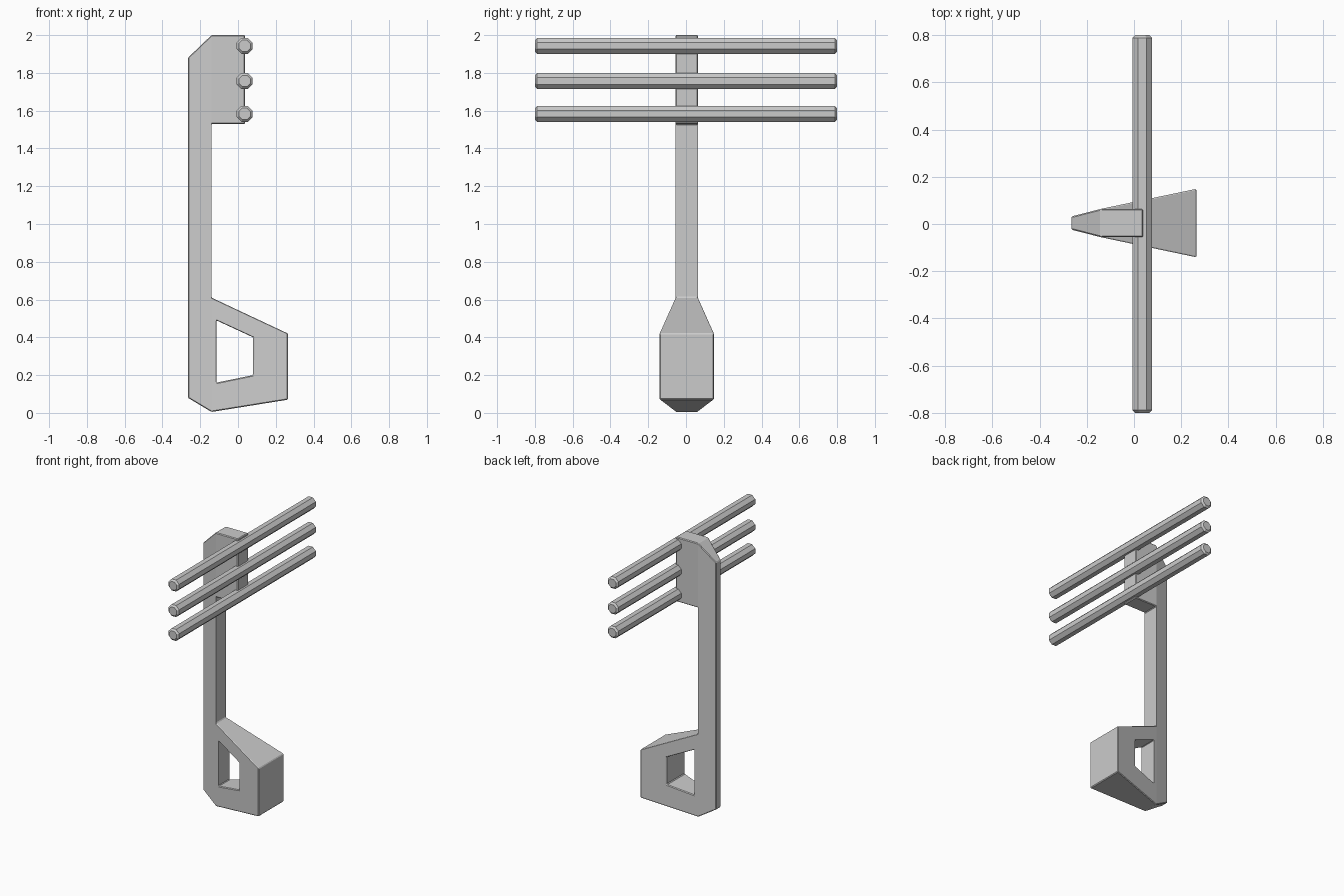
import bpy, bmesh, math
from mathutils import Matrix

cube = bpy.data.objects.get("Cube")
if cube:
    bpy.data.objects.remove(cube, do_unlink=True)

grey = bpy.data.materials.new("light grey")
grey.use_nodes = True
grey.diffuse_color = (0.6, 0.6, 0.6, 1)
grey.node_tree.nodes["Principled BSDF"].inputs["Base Color"].default_value = (0.6, 0.6, 0.6, 1)

CENTRE_Y = 0.004


def add_object(name, bm):
    bmesh.ops.recalc_face_normals(bm, faces=bm.faces)
    mesh = bpy.data.meshes.new(name)
    bm.to_mesh(mesh)
    bm.free()
    mesh.materials.append(grey)
    obj = bpy.data.objects.new(name, mesh)
    bpy.context.collection.objects.link(obj)
    return obj


def half_width(x, z):
    """Tapered back edge, parallel head, flared base."""
    if x < -0.14:
        return 0.028
    if z > 1:
        return 0.06
    return 0.06 + (x + 0.14) * 0.21


# Mast outline in x and z, with its head and the flared base
points = {
    "back_low": (-0.265, 0.08), "back_high": (-0.265, 1.88),
    "foot": (-0.14, 0.005), "shoulder": (-0.14, 0.61),
    "neck": (-0.14, 1.53), "crown": (-0.14, 2.0),
    "head_low": (0.038, 1.53), "head_high": (0.038, 2.0),
    "toe_low": (0.265, 0.07), "toe_high": (0.265, 0.42),
    "hole_a": (-0.115, 0.16), "hole_b": (0.08, 0.2),
    "hole_c": (0.08, 0.4), "hole_d": (-0.115, 0.49),
}
patches = [
    ["back_low", "foot", "shoulder", "neck", "crown", "back_high"],
    ["neck", "head_low", "head_high", "crown"],
]
# Ring of faces around the opening in the base
outer = ["foot", "toe_low", "toe_high", "shoulder"]
inner = ["hole_a", "hole_b", "hole_c", "hole_d"]
for i in range(4):
    j = (i + 1) % 4
    patches.append([outer[i], outer[j], inner[j], inner[i]])

bm = bmesh.new()
sides = []
for s in (-1, 1):
    sides.append({k: bm.verts.new((x, CENTRE_Y + s * half_width(x, z), z))
                  for k, (x, z) in points.items()})
edge_count = {}
for patch in patches:
    for side in sides:
        bm.faces.new([side[k] for k in patch])
    for a, b in zip(patch, patch[1:] + patch[:1]):
        key = frozenset((a, b))
        edge_count[key] = edge_count.get(key, 0) + 1
# Close the rim wherever an edge belongs to one patch only
for key, count in edge_count.items():
    if count == 1:
        a, b = sorted(key)
        bm.faces.new([sides[0][a], sides[0][b], sides[1][b], sides[1][a]])
mast = add_object("mast", bm)
bevel = mast.modifiers.new("edge_bevel", 'BEVEL')
bevel.width = 0.005
bevel.segments = 1
bevel.limit_method = 'ANGLE'
bevel.angle_limit = math.radians(30)

# Three octagonal cross bars with chamfered ends
for name, z in (("upper_bar", 1.943), ("middle_bar", 1.757), ("lower_bar", 1.583)):
    bm = bmesh.new()
    turn = Matrix.Rotation(math.pi / 2, 4, 'X') @ Matrix.Rotation(math.pi / 8, 4, 'Z')
    bmesh.ops.create_cone(bm, cap_ends=True, segments=8, radius1=0.0455, radius2=0.0455,
                          depth=1.6, matrix=Matrix.Translation((0.035, 0, z)) @ turn)
    rims = [e for e in bm.edges if abs(e.verts[0].co.y - e.verts[1].co.y) < 0.1]
    bmesh.ops.bevel(bm, geom=rims, offset=0.012, segments=1, affect='EDGES')
    add_object(name, bm)
